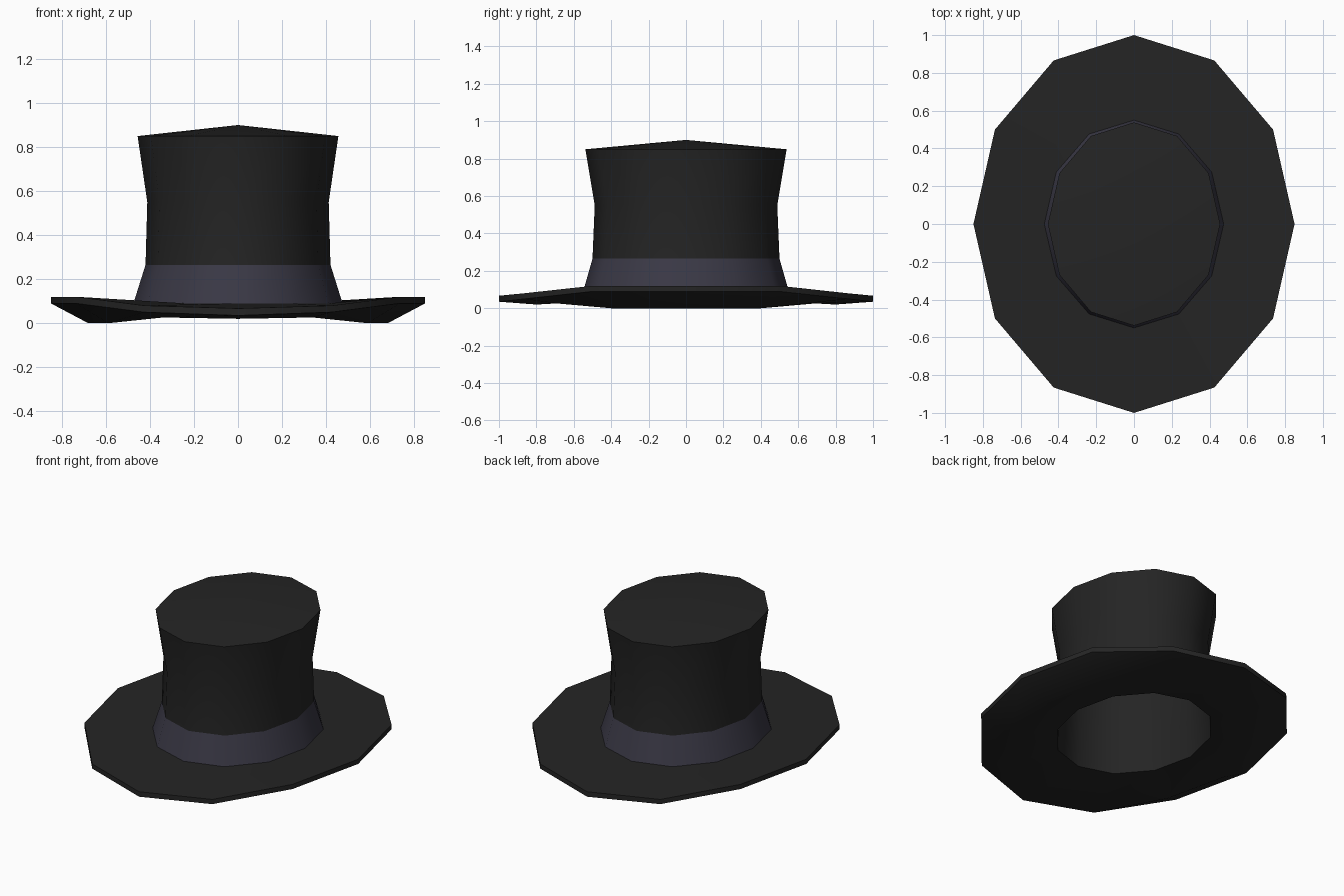
import bpy, bmesh, math

if "Cube" in bpy.data.objects:
    bpy.data.objects.remove(bpy.data.objects["Cube"])

N = 12


def material(name, rgb):
    m = bpy.data.materials.new(name)
    m.diffuse_color = (*rgb, 1)
    m.use_nodes = True
    m.node_tree.nodes["Principled BSDF"].inputs["Base Color"].default_value = m.diffuse_color
    return m


black = material("black felt", (0.018, 0.018, 0.018))
slate = material("slate ribbon", (0.042, 0.040, 0.060))


def loft(name, rings, mat, cap=None, flip=False, closed=False):
    """Join oval rings (rx, ry, heights at 0/30/60/90 degrees); cap = tip height."""
    bm = bmesh.new()
    loops = []
    for rx, ry, h in rings:
        h = h if isinstance(h, tuple) else (h,) * 4
        loop = []
        for i in range(N):
            a = math.tau * i / N
            k = i % 6
            k = min(k, 6 - k)
            loop.append(bm.verts.new((rx * math.cos(a), ry * math.sin(a), h[k])))
        loops.append(loop)
    pairs = list(zip(loops, loops[1:]))
    if closed:
        pairs.append((loops[-1], loops[0]))
    for lo, hi in pairs:
        for i in range(N):
            j = (i + 1) % N
            bm.faces.new((lo[i], lo[j], hi[j], hi[i]))
    if cap is not None:
        tip = bm.verts.new((0, 0, cap))
        for i in range(N):
            bm.faces.new((loops[-1][i], loops[-1][(i + 1) % N], tip))
    if flip:
        bmesh.ops.reverse_faces(bm, faces=bm.faces[:])
    me = bpy.data.meshes.new(name)
    bm.to_mesh(me)
    bm.free()
    me.materials.append(mat)
    ob = bpy.data.objects.new(name, me)
    bpy.context.collection.objects.link(ob)
    bpy.ops.object.select_all(action='DESELECT')
    ob.select_set(True)
    bpy.context.view_layer.objects.active = ob
    bpy.ops.object.shade_smooth_by_angle(angle=math.radians(40))
    return ob


# Brim: underside, rim edge and upper side, curled up at the left and right
loft("brim", [
    (0.425, 0.50, 0.04),
    (0.68, 0.80, (0.0, 0.0, 0.026, 0.02)),
    (0.85, 1.00, (0.09, 0.09, 0.05, 0.035)),
    (0.85, 1.00, (0.12, 0.12, 0.08, 0.067)),
    (0.475, 0.55, 0.09),
], black)

# Ribbon band flaring at the base
loft("ribbon_band", [(0.475, 0.55, 0.09), (0.42, 0.50, 0.265)], slate)

# Crown with a waist and a shallow peaked top
loft("crown", [
    (0.42, 0.50, 0.265),
    (0.412, 0.488, 0.55),
    (0.456, 0.538, 0.85),
], black, cap=0.90)

# Hollow inside of the crown
loft("lining", [
    (0.425, 0.50, 0.04),
    (0.41, 0.49, 0.265),
    (0.402, 0.478, 0.55),
    (0.445, 0.527, 0.84),
], black, cap=0.885, flip=True)
